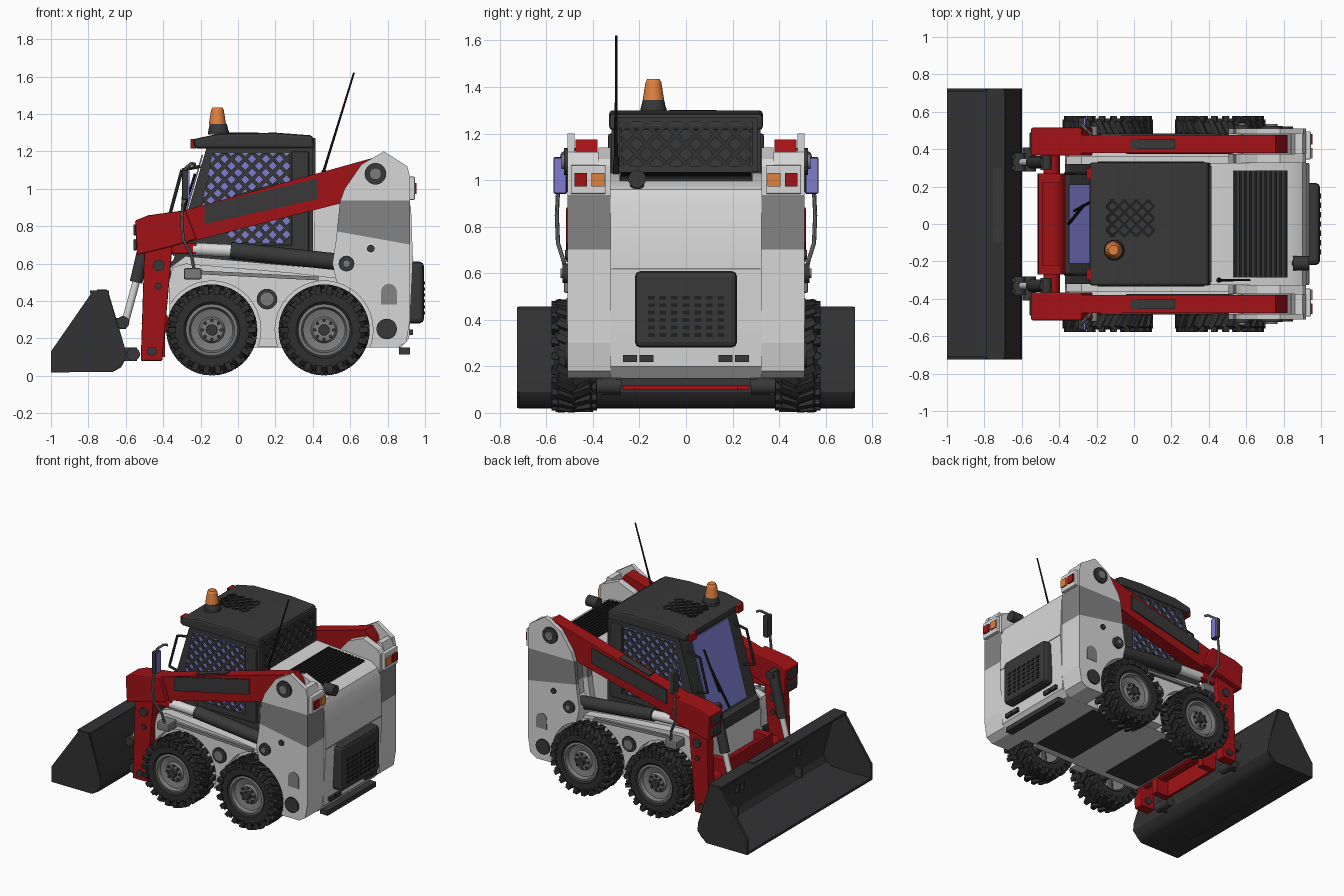
import bpy, bmesh, math
from mathutils import Vector, Matrix

if "Cube" in bpy.data.objects:
    bpy.data.objects.remove(bpy.data.objects["Cube"])

def mat(name, r, g, b):
    m = bpy.data.materials.new(name)
    m.diffuse_color = (r, g, b, 1)
    m.use_nodes = True
    m.node_tree.nodes["Principled BSDF"].inputs["Base Color"].default_value = m.diffuse_color
    return m

BODY = mat("light grey paint", .68, .68, .68)
STRIPE = mat("mid grey paint", .23, .23, .23)
RED = mat("red paint", .36, .006, .008)
DARK = mat("dark grey plastic", .04, .04, .04)
BLACK = mat("black", .015, .015, .015)
RUBBER = mat("tyre rubber", .027, .028, .027)
BLUE = mat("blue glass", .2, .2, .62)
ORANGE = mat("orange lamp", .75, .22, .05)
RIM = mat("wheel grey", .2, .2, .2)
STEEL = mat("bucket steel", .032, .032, .034)

def finish(name, bm, mats, mir=False, bevel=0, smooth=True):
    bmesh.ops.recalc_face_normals(bm, faces=bm.faces[:])
    me = bpy.data.meshes.new(name)
    bm.to_mesh(me)
    bm.free()
    for m in (mats if isinstance(mats, list) else [mats]):
        me.materials.append(m)
    if smooth and not bevel:
        for p in me.polygons:
            p.use_smooth = True
        me.set_sharp_from_angle(angle=math.radians(32))
    o = bpy.data.objects.new(name, me)
    bpy.context.collection.objects.link(o)
    if bevel:
        b = o.modifiers.new("bevel", 'BEVEL')
        b.width, b.segments, b.limit_method = bevel, 2, 'ANGLE'
    if mir:
        m = o.modifiers.new("mirror", 'MIRROR')
        m.use_axis = (False, True, False)
    return o

def add_prism(bm, pts, y0, y1):
    f = bm.faces.new([bm.verts.new((x, y0, z)) for x, z in pts])
    r = bmesh.ops.extrude_face_region(bm, geom=[f])
    bmesh.ops.translate(bm, verts=[v for v in r['geom'] if isinstance(v, bmesh.types.BMVert)], vec=(0, y1 - y0, 0))
    bm.faces.ensure_lookup_table()

def prism(name, pts, y0, y1, m, mir=False, bevel=0):
    bm = bmesh.new()
    add_prism(bm, pts, y0, y1)
    return finish(name, bm, m, mir, bevel)

def boxes(name, items, m, mir=False, bevel=0):
    # items are (x0, x1, y0, y1, z0, z1)
    bm = bmesh.new()
    for x0, x1, y0, y1, z0, z1 in items:
        add_prism(bm, [(x0, z0), (x1, z0), (x1, z1), (x0, z1)], y0, y1)
    return finish(name, bm, m, mir, bevel)

def rods(name, items, m, mir=False, seg=20):
    # items are (start, end, radius, end radius)
    bm = bmesh.new()
    for p, q, r1, r2 in items:
        p, q = Vector(p), Vector(q)
        M = Matrix.Translation((p + q) / 2) @ (q - p).to_track_quat('Z', 'Y').to_matrix().to_4x4()
        bmesh.ops.create_cone(bm, cap_ends=True, segments=seg, radius1=r1, radius2=r2, depth=(q - p).length, matrix=M)
    return finish(name, bm, m, mir)

def discs(name, items, m, seg=20):
    # mirrored round caps (x, z, y0, y1, radius)
    return rods(name, [((x, a, z), (x, b, z), r, r) for x, z, a, b, r in items], m, True, seg)

def arc(cx, cz, r, a0, a1, n):
    return [(cx + r * math.cos(math.radians(a0 + (a1 - a0) * i / n)),
             cz + r * math.sin(math.radians(a0 + (a1 - a0) * i / n))) for i in range(n + 1)]

def lattice(name, poly, M, step, w, t, m, mir=False):
    bm = bmesh.new()
    c = sum((Vector((x, y, 0)) for x, y in poly), Vector()) / len(poly)
    for a in (45, -45):
        for i in range(-12, 13):
            R = Matrix.Translation(c) @ Matrix.Rotation(math.radians(a), 4, 'Z') @ Matrix.Translation((0, i * step, 0))
            bmesh.ops.create_cube(bm, size=1, matrix=R @ Matrix.Diagonal((2, w, t, 1)))
    for i, (x, y) in enumerate(poly):
        p, q = Vector((x, y, 0)), Vector((*poly[(i + 1) % len(poly)], 0))
        n = (q - p).cross(Vector((0, 0, 1)))
        if n.dot(c - p) > 0:
            n = -n
        bmesh.ops.bisect_plane(bm, geom=bm.verts[:] + bm.edges[:] + bm.faces[:], plane_co=p, plane_no=n, clear_outer=True)
    bmesh.ops.transform(bm, matrix=M, verts=bm.verts[:])
    return finish(name, bm, m, mir, smooth=False)

# Wheels
def revolve(name, prof, cx, cz, m, seg=40):
    bm = bmesh.new()
    rings = [[bm.verts.new((cx + r * math.cos(2 * math.pi * i / seg), y, cz + r * math.sin(2 * math.pi * i / seg)))
              for i in range(seg)] for r, y in prof]
    for a, b in zip(rings, rings[1:]):
        for i in range(seg):
            bm.faces.new([a[i], a[(i + 1) % seg], b[(i + 1) % seg], b[i]])
    return finish(name, bm, m, True)

WX, WZ = (-.14, .46), .245
for wx, tag in zip(WX, ("front", "rear")):
    revolve(tag + "_tyre", [(.13, .41), (.15, .395), (.2, .395), (.222, .415), (.228, .48), (.222, .545), (.2, .565),
                            (.15, .565), (.13, .55)], wx, WZ, RUBBER)
    revolve(tag + "_rim", [(.138, .41), (.138, .557), (.122, .56), (.112, .535), (.07, .525), (.06, .54), (.001, .54)], wx, WZ, RIM)
    rods(tag + "_hub", [((wx, .3, WZ), (wx, .565, WZ), .035, .03)] +
         [((wx + .05 * math.cos(a), .53, WZ + .05 * math.sin(a)), (wx + .05 * math.cos(a), .55, WZ + .05 * math.sin(a)), .009, .009)
          for a in [i * math.pi / 4 for i in range(8)]], DARK, True, 12)
    bm = bmesh.new()
    for i in range(44):
        s = 1 if i % 2 else -1
        R = Matrix.Translation((wx, .48, WZ)) @ Matrix.Rotation(i * 2 * math.pi / 44, 4, 'Y')
        for off, ln, zz, tilt, hh in ((.035, .085, .229, .45, .026), (.082, .03, .213, .1, .045)):
            L = Matrix.Translation((0, s * off, zz)) @ Matrix.Rotation(s * tilt, 4, 'Z')
            bmesh.ops.create_cube(bm, size=1, matrix=R @ L @ Matrix.Diagonal((.03, ln, hh, 1)))
    finish(tag + "_tread", bm, RUBBER, True, smooth=False)

# Chassis, fenders, belly
prism("chassis", [(-.37, .2), (-.32, .15), (.6, .15), (.6, .56), (-.28, .64), (-.36, .58)], -.36, .36, BODY)
prism("fender", [(.55, .52)] + arc(.46, WZ, .262, 75, 200, 12) + arc(-.14, WZ, .262, -20, 150, 16) +
      [(-.37, .5), (-.35, .58), (-.28, .6), (.3, .55)], .34, .43, BODY, True)
prism("fender_ledge", [(-.25, .565), (.43, .53), (.43, .51), (-.25, .545)], .41, .45, STRIPE, True)
boxes("belly_plates", [(-.3, 0, -.3, .3, .142, .152), (.3, .62, -.3, .3, .142, .152), (.86, .92, -.28, .28, .115, .15)], DARK)
discs("side_caps", [(.155, .41, .42, .44, .055), (.735, 1.08, .5, .525, .058), (.795, .25, .5, .52, .055),
                    (.58, .6, .4, .53, .042), (.71, .68, .5, .52, .02)], DARK)
discs("cap_centres", [(.735, 1.08, .52, .535, .032), (.58, .6, .52, .54, .02), (.155, .41, .43, .446, .035)], RIM)
prism("side_recess", [(.765, .38), (.85, .38), (.85, .45)] + arc(.807, .45, .043, 0, 180, 6), .505, .514, STRIPE, True)

# Engine hood
prism("engine_hood", [(.4, .15), (.87, .15), (.915, .2), (.935, .62), (.925, .9), (.9, .96), (.84, .995), (.41, 1.03)], -.325, .325, BODY)
prism("hood_grille", [(.53, 1.0), (.82, .98), (.82, 1.005), (.53, 1.028)], -.285, .285, DARK)
boxes("grille_slats", [(x, x + .014, -.28, .28, 1.0, 1.036 - .07 * (x - .53)) for x in [.535 + i * .027 for i in range(11)]], BLACK)
boxes("door_seam", [(.93, .938, -.32, .32, .617, .622)], STRIPE)
boxes("rear_grille", [(.9, .995, -.22, .22, .28, .61)], DARK, bevel=.025)
boxes("rear_vents", [(.99, 1.0, y - .014, y + .014, z - .008, z + .008) for y in [(i - 3) * .05 for i in range(7)]
                     for z in [.335 + k * .032 for k in range(6)]], BLACK)
boxes("rear_reflectors", [(.9, .935, y - .03, y + .03, .218, .248) for y in (.17, .24)], DARK, True)
rods("exhaust", [((.86, -.21, .95), (.88, -.21, 1.0), .03, .03), ((.85, -.21, 1.005), (.935, -.21, 1.005), .038, .038)], DARK)

# Rear towers with a painted band
def tower(name, pts, y0, y1):
    bm = bmesh.new()
    add_prism(bm, pts, y0, y1)
    lo = lambda x: .77 - .18 * (x - .54)
    for co, no in (((0, 0, .937), (0, 0, 1)), ((.54, 0, .77), (.18, 0, 1))):
        bmesh.ops.bisect_plane(bm, geom=bm.verts[:] + bm.edges[:] + bm.faces[:], plane_co=co, plane_no=no)
    for f in bm.faces:
        c = f.calc_center_median()
        f.material_index = int(lo(c.x) < c.z < .937)
    finish(name, bm, [BODY, STRIPE], True, smooth=False)

low = arc(.46, WZ, .262, 75, -21, 10) + [(.85, .15), (.9, .18), (.92, .3)]
top = [(.92, 1.06), (.905, 1.12), (.78, 1.2), (.66, 1.13), (.57, 1.0), (.545, .93), (.525, .73), (.505, .6)]
tower("tower_outer_plate", low + top, .48, .51)
tower("tower_inner_plate", low + [(.92, 1.06), (.9, 1.09), (.78, 1.14), (.66, 1.09), (.57, .98), (.545, .93), (.525, .73), (.505, .6)], .325, .375)
tower("tower_core", low + [(.92, 1.06), (.9, 1.12), (.86, 1.12), (.84, .9), (.58, .88), (.56, .66), (.505, .6)], .375, .48)
boxes("lamp_housing", [(.91, .945, .345, .495, .94, 1.065)], BODY, True, .006)
boxes("tail_lamp", [(.94, .955, .425, .48, .972, 1.03)], RED, True)
boxes("turn_lamp", [(.94, .955, .35, .405, .972, 1.03)], ORANGE, True)

# Cab
prism("cab", [(-.165, 1.23), (.4, 1.23), (.4, .52), (-.37, .52), (-.37, .6), (-.345, .62)], -.32, .32, DARK)
prism("cab_roof", [(-.23, 1.215), (-.24, 1.265), (-.1, 1.295), (.2, 1.3), (.4, 1.285), (.41, 1.215)], -.33, .33, DARK, bevel=.015)
win = [(-.135, 1.19), (.275, 1.19), (.275, .74), (.24, .71), (0, .71), (-.2, .87)]
prism("side_window", win, .318, .324, BLUE, True)
lattice("window_guard", win, Matrix(((1, 0, 0, 0), (0, 0, -1, -.328), (0, 1, 0, 0), (0, 0, 0, 1))), .052, .02, .014, DARK, True)
boxes("guard_frame", [(.285, .38, .31, .335, .68, 1.2), (-.1, .38, .31, .335, .66, .7)], DARK, True, .01)
lattice("rear_guard", [(-.28, 1.06), (.28, 1.06), (.28, 1.25), (-.28, 1.25)],
        Matrix(((0, 0, 1, .403), (1, 0, 0, 0), (0, 1, 0, 0), (0, 0, 0, 1))), .06, .018, .016, STEEL)
boxes("rear_guard_frame", [(.395, .415, -.3, .3, 1.035, 1.06), (.395, .415, -.3, .3, 1.25, 1.27),
                           (.395, .415, -.31, -.285, 1.035, 1.27), (.395, .415, .285, .31, 1.035, 1.27)], DARK)
lattice("roof_guard", [(-.15, -.07), (.11, -.07), (.11, .13), (-.15, .13)], Matrix.Translation((0, 0, 1.297)), .045, .014, .01, BLACK)
prism("windscreen", [(-.187, 1.18), (-.195, 1.18), (-.347, .64), (-.339, .64)], -.21, .21, BLUE)
rods("wiper", [((-.35, 0, .65), (-.27, .1, .95), .008, .008), ((-.32, .07, .78), (-.23, .12, 1.08), .007, .007)], BLACK, seg=8)
rods("grab_handle", [((-.3, .27, 1.1), (-.365, .27, .86), .009, .009), ((-.3, .27, 1.1), (-.2, .27, 1.12), .009, .009),
                     ((-.365, .27, .86), (-.28, .27, .84), .009, .009)], DARK, True, 8)
boxes("roof_lamp", [(-.255, -.225, .24, .3, 1.215, 1.265)], RED, True)
rods("beacon_base", [((-.105, -.14, 1.29), (-.105, -.14, 1.31), .056, .056), ((-.105, -.14, 1.31), (-.105, -.14, 1.345), .054, .046)], DARK)
rods("beacon_lamp", [((-.11, -.14, 1.345), (-.11, -.14, 1.42), .046, .034), ((-.11, -.14, 1.42), (-.11, -.14, 1.435), .034, .026)], ORANGE)
rods("aerial", [((.46, -.3, 1.1), (.62, -.3, 1.62), .007, .005), ((.45, -.3, .98), (.46, -.3, 1.1), .014, .012)], BLACK, seg=8)

# Lift arms
prism("upper_arm", [(-.36, .69), (-.2, .73), (.56, .925), (.82, 1.03), (.8, 1.12), (.757, 1.175), (-.3, .88), (-.38, .87)], .38, .475, RED, True)
prism("arm_elbow", [(-.54, .645), (-.355, .69), (-.22, .73), (-.28, .885), (-.48, .858), (-.55, .83)], .365, .515, RED, True, .008)
prism("arm_side_insert", [(-.18, .81), (.425, .945), (.425, 1.055), (-.18, .91)], .47, .483, DARK, True)
prism("arm_top_insert", [(-.02, .958), (.22, 1.026), (.22, 1.034), (-.02, .966)], .4, .455, DARK, True)
prism("lower_arm", [(-.52, .08), (-.405, .08), (-.35, .7), (-.5, .7)], .4, .475, RED, True, .006)
discs("arm_pins", [(-.425, .59, .39, .49, .03), (-.425, .48, .39, .485, .018), (-.46, .13, .39, .485, .025)], DARK)
boxes("work_lamps", [(-.56, -.54, .39, .49, .67, .73), (-.56, -.54, .39, .49, .75, .81)], DARK, True, .008)
rods("cross_tube", [((-.44, -.41, .27), (-.44, .41, .27), .045, .045), ((-.44, -.27, .28), (-.44, .27, .28), .075, .075)], RED, seg=24)
boxes("coupler", [(-.51, -.49, -.27, .27, .1, .4), (-.5, -.39, -.27, -.22, .1, .4), (-.5, -.39, .22, .27, .1, .4)], RED)

# Hydraulic cylinders
rods("lift_barrel", [((.57, .42, .605), (-.04, .42, .67), .045, .045)], DARK, True)
rods("lift_rod", [((-.03, .42, .668), (-.24, .42, .678), .034, .034)], BODY, True)
boxes("lift_eye", [(-.37, -.22, .39, .45, .65, .71)], RED, True, .01)
rods("tilt_barrel", [((-.47, .33, .82), (-.545, .33, .5), .034, .034), ((-.47, .29, .8), (-.47, .38, .8), .03, .03)], DARK, True)
rods("tilt_rod", [((-.545, .33, .5), (-.605, .33, .28), .02, .02)], BODY, True)
discs("bucket_pins", [(-.615, .285, .28, .38, .034), (-.56, .115, .28, .41, .036)], DARK)
boxes("bucket_lugs", [(-.68, -.54, .36, .38, .08, .15), (-.68, -.6, .29, .31, .25, .31), (-.68, -.6, .35, .37, .25, .31)], DARK, True)

# Bucket
outer = [(-1, .02), (-.67, .02), (-.625, .045), (-.6, .09), (-.605, .15), (-.695, .455), (-.775, .455)]
inner = [(-.775, .44), (-.71, .44), (-.625, .15), (-.62, .1), (-.64, .06), (-.68, .038), (-1, .03)]
prism("bucket_shell", outer + inner, -.715, .715, STEEL)
prism("bucket_side", [(-1, .02), (-.67, .02), (-.6, .09), (-.605, .15), (-.7, .455), (-.775, .455), (-1, .13)], .705, .725, STEEL, True)
boxes("bucket_lip", [(-1, -.9, -.72, .72, .018, .036), (-.79, -.69, -.72, .72, .44, .456)], STEEL)
boxes("bucket_step", [(-.755, -.7, -.1, .3, .452, .462)], DARK)

# Mirrors on stalks
boxes("mirror_shell", [(-.3, -.265, .51, .57, .94, 1.1)], DARK, True, .01)
boxes("mirror_glass", [(-.266, -.26, .515, .567, .945, 1.095)], BLUE, True)
path = [(-.235, .51, .57), (-.25, .525, .65), (-.295, .55, .73), (-.3, .555, .85), (-.285, .545, 1.05), (-.28, .53, 1.11), (-.25, .5, 1.135), (-.23, .48, 1.13)]
rods("mirror_stalk", [(a, b, .009, .009) for a, b in zip(path, path[1:])], RIM, True, 8)
boxes("mirror_mount", [(-.29, -.195, .42, .525, .515, .575)], RIM, True, .01)
